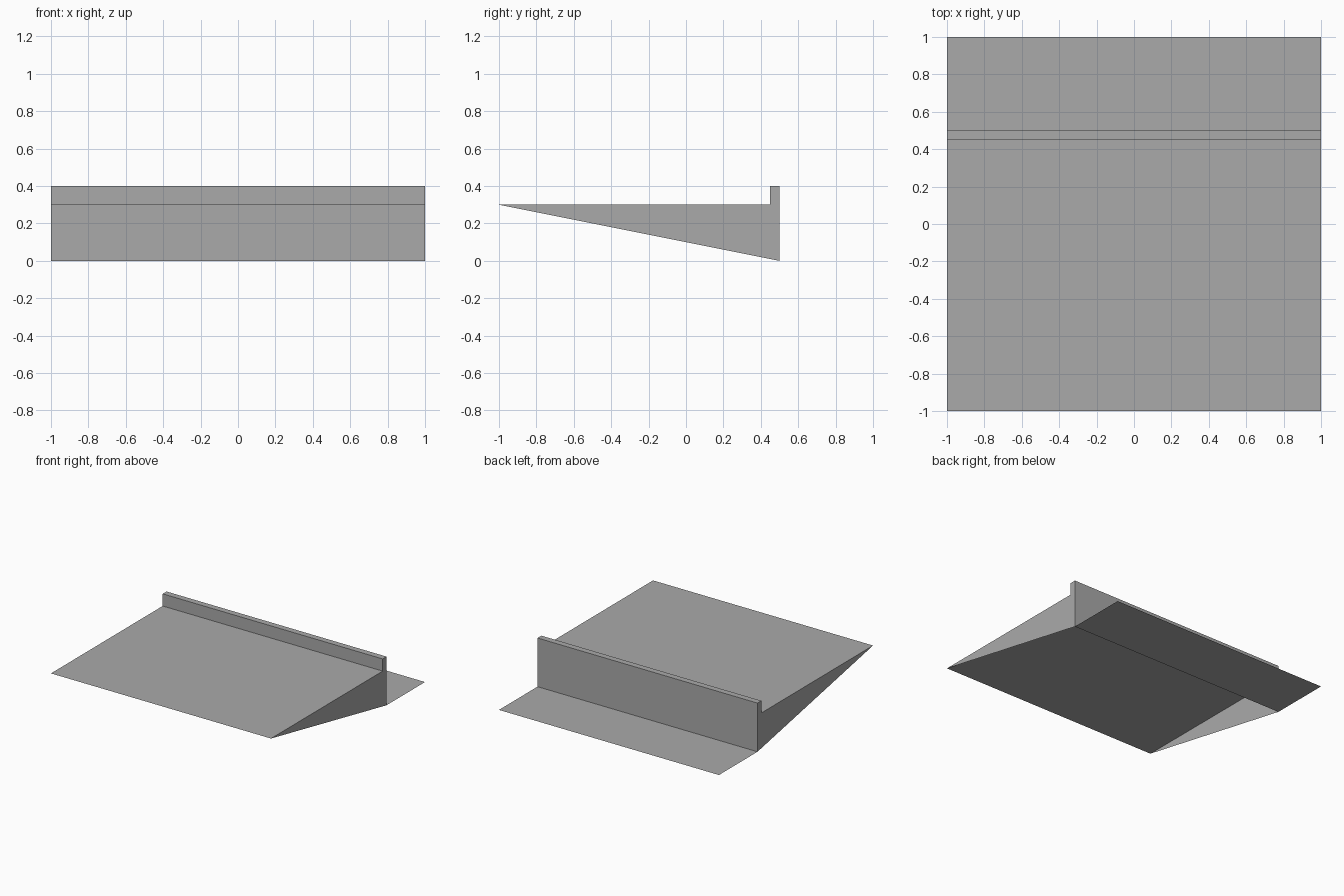
import bpy

if "Cube" in bpy.data.objects:
    bpy.data.objects.remove(bpy.data.objects["Cube"])

grey = bpy.data.materials.new("plain grey")
grey.diffuse_color = (0.4, 0.4, 0.4, 1)
grey.use_nodes = True
grey.node_tree.nodes["Principled BSDF"].inputs["Base Color"].default_value = grey.diffuse_color


def make_part(name, verts, faces):
    mesh = bpy.data.meshes.new(name)
    mesh.from_pydata(verts, [], faces)
    mesh.materials.append(grey)
    obj = bpy.data.objects.new(name, mesh)
    bpy.context.collection.objects.link(obj)
    return obj


# Wedge ramp with a raised lip: a side profile (y, z) swept across x, open underneath
profile = [(-1, 0.3), (0.45, 0.3), (0.45, 0.4), (0.5, 0.4), (0.5, 0)]
n = len(profile)
verts = [(x, y, z) for x in (-1, 1) for y, z in profile]
skin = [(i, n + i, n + i + 1, i + 1) for i in range(n - 1)]
sides = [tuple(range(n)), tuple(reversed(range(n, 2 * n)))]
make_part("wedge_ramp", verts, skin + sides)

# Thin ground flap behind the back wall
make_part("back_flap", [(-1, 0.5, 0), (1, 0.5, 0), (1, 1, 0), (-1, 1, 0)], [(0, 1, 2, 3)])
